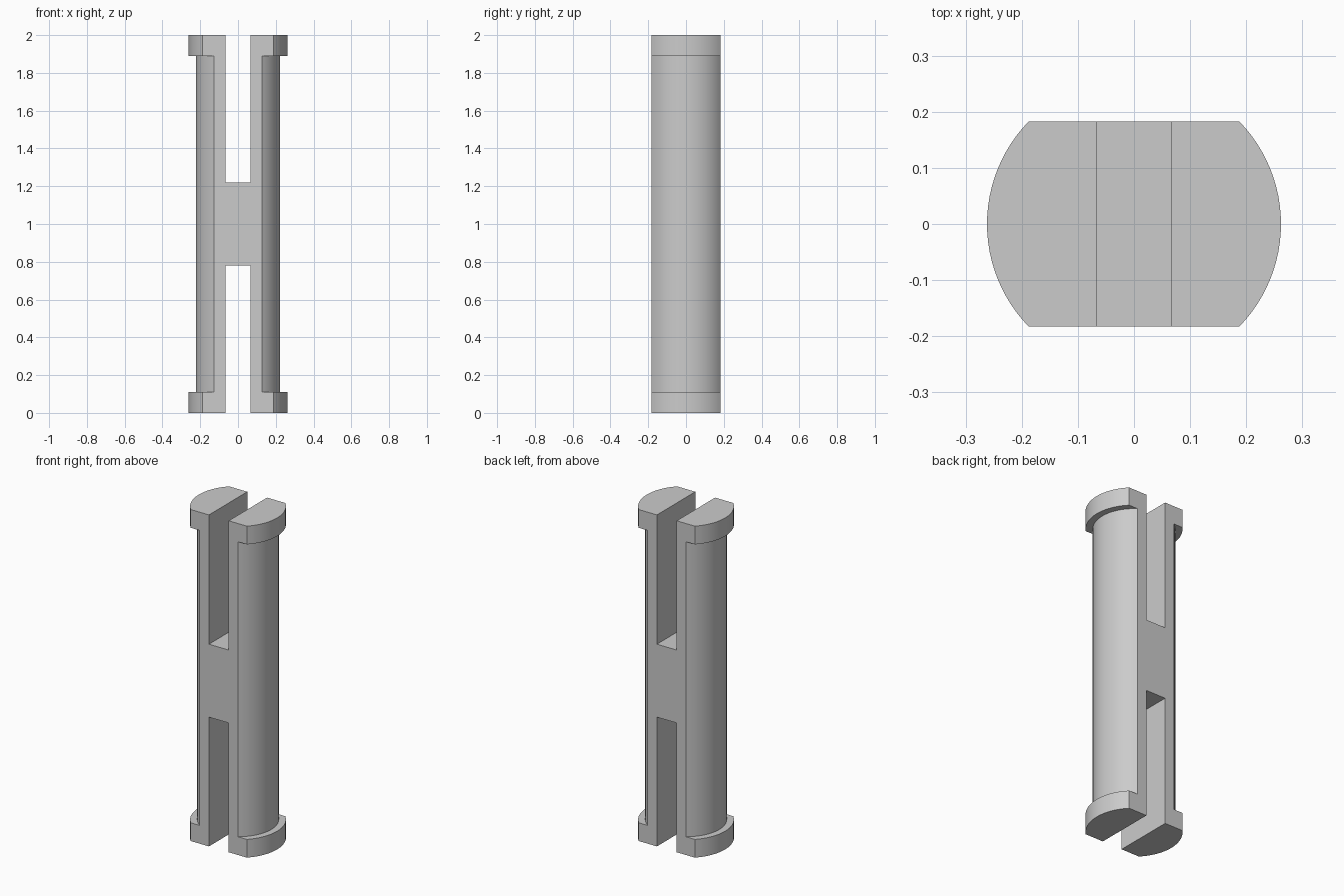
import bpy, bmesh
from math import asin, sin, cos

cube = bpy.data.objects.get("Cube")
if cube:
    bpy.data.objects.remove(cube, do_unlink=True)

HEIGHT = 2.0
HALF_DEPTH = 0.183           # flat front and back
SLOT = 0.066                 # half width of the slots
BODY_R, LIP_R = 0.223, 0.262
WEB_LOW, WEB_HIGH = 0.78, 1.22
LIP_H = 0.11

grey = bpy.data.materials.new("plain grey")
grey.use_nodes = True
colour = (0.6, 0.6, 0.6, 1)
grey.diffuse_color = colour
grey.node_tree.nodes["Principled BSDF"].inputs["Base Color"].default_value = colour


def arc(radius, steps=24):
    """Arc on the +x side, trimmed by the front and back flats."""
    end = asin(HALF_DEPTH / radius)
    angles = [end * (2 * i / steps - 1) for i in range(steps + 1)]
    return [(radius * cos(a), radius * sin(a)) for a in angles]


def prism(bm, outline, levels):
    """Stack an outline through the given heights; return the side faces."""
    rings = [[bm.verts.new((x, y, z)) for x, y in outline] for z in levels]
    n = len(outline)
    bm.faces.new(rings[0][::-1])
    bm.faces.new(rings[-1])
    return [[bm.faces.new((lo[i], lo[(i + 1) % n], hi[(i + 1) % n], hi[i]))
             for i in range(n)] for lo, hi in zip(rings, rings[1:])]


def finish(bm, name):
    bmesh.ops.recalc_face_normals(bm, faces=bm.faces)
    mesh = bpy.data.meshes.new(name)
    bm.to_mesh(mesh)
    bm.free()
    mesh.materials.append(grey)
    obj = bpy.data.objects.new(name, mesh)
    bpy.context.collection.objects.link(obj)
    mirror = obj.modifiers.new("Mirror", "MIRROR")
    mirror.merge_threshold = 0.0005
    bpy.ops.object.select_all(action="DESELECT")
    obj.select_set(True)
    bpy.context.view_layer.objects.active = obj
    bpy.ops.object.shade_smooth_by_angle(angle=0.5)


# Slotted body: one rounded half, joined to its mirror by the middle web
bm = bmesh.new()
outline = arc(BODY_R) + [(SLOT, HALF_DEPTH), (SLOT, -HALF_DEPTH)]
sides = prism(bm, outline, (0, WEB_LOW, WEB_HIGH, HEIGHT))
inner = sides[1][-2]
rim = list(inner.edges)
bm.faces.remove(inner)
web = bmesh.ops.extrude_edge_only(bm, edges=rim)["geom"]
for v in web:
    if isinstance(v, bmesh.types.BMVert):
        v.co.x = 0
bmesh.ops.dissolve_limit(bm, angle_limit=0.01, verts=bm.verts, edges=bm.edges)
finish(bm, "slotted_body")

# Crescent lips around both ends
for name, base in (("bottom_lips", 0), ("top_lips", HEIGHT - LIP_H)):
    bm = bmesh.new()
    prism(bm, arc(LIP_R) + arc(BODY_R)[::-1], (base, base + LIP_H))
    finish(bm, name)
